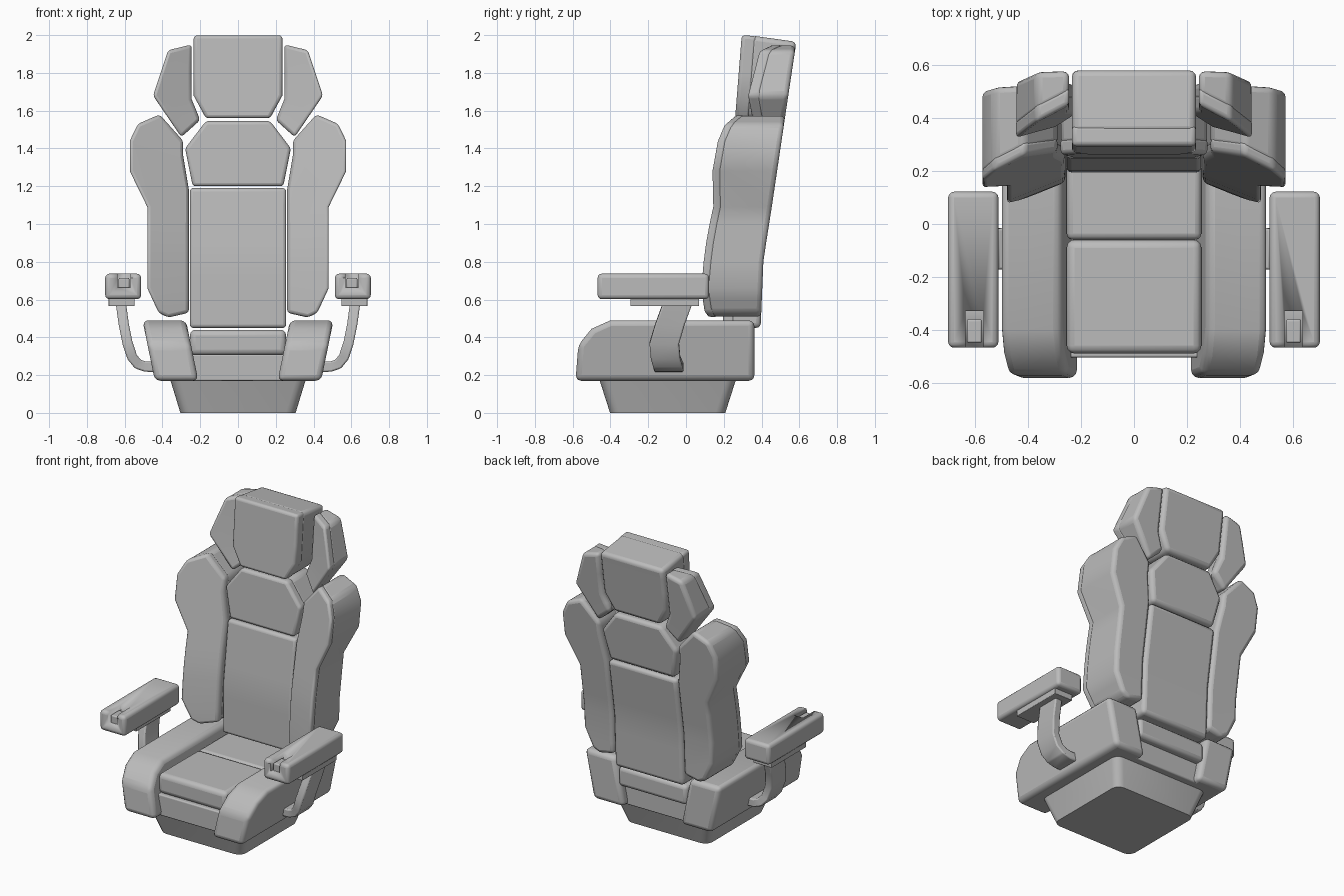
import bpy, bmesh
from mathutils import Vector

cube = bpy.data.objects.get("Cube")
if cube:
    bpy.data.objects.remove(cube, do_unlink=True)

grey = bpy.data.materials.new("seat grey")
grey.use_nodes = True
colour = (0.5, 0.5, 0.5, 1)
grey.diffuse_color = colour
grey.node_tree.nodes["Principled BSDF"].inputs["Base Color"].default_value = colour


def finish(name, bm, bevel=0.02, segments=3, mirror=False):
    """Turn a bmesh into a bevelled, optionally mirrored object."""
    bmesh.ops.recalc_face_normals(bm, faces=bm.faces)
    mesh = bpy.data.meshes.new(name)
    bm.to_mesh(mesh)
    bm.free()
    mesh.materials.append(grey)
    obj = bpy.data.objects.new(name, mesh)
    bpy.context.collection.objects.link(obj)
    if bevel:
        mod = obj.modifiers.new("Bevel", "BEVEL")
        mod.width, mod.segments = bevel, segments
        mod.limit_method, mod.angle_limit = "ANGLE", 0.5
        mod.use_clamp_overlap = False
    if mirror:
        obj.modifiers.new("Mirror", "MIRROR")
    bpy.ops.object.select_all(action="DESELECT")
    obj.select_set(True)
    bpy.context.view_layer.objects.active = obj
    bpy.ops.object.shade_smooth_by_angle(angle=0.6)
    return obj


def box(name, x, y, z, bevel=0.02, mirror=False):
    bm = bmesh.new()
    bmesh.ops.create_cube(bm, size=1)
    for v in bm.verts:
        v.co = [a + (b - a) * (c + 0.5) for (a, b), c in zip((x, y, z), v.co)]
    return finish(name, bm, bevel, mirror=mirror)


def curve(points):
    """Piecewise linear lookup: height -> depth."""
    def value(z):
        if z <= points[0][0]:
            return points[0][1]
        for (z0, a), (z1, b) in zip(points, points[1:]):
            if z <= z1:
                return a + (b - a) * (z - z0) / (z1 - z0)
        return points[-1][1]
    return value


def slab(name, outline, front, back, inset, bevel, mirror):
    """Upright slab from an x-z outline, bent to front and back surfaces."""
    bm = bmesh.new()
    face = bm.faces.new([bm.verts.new((x, 0, z)) for x, z in outline])
    if inset:
        rim = bmesh.ops.inset_region(bm, faces=[face], thickness=inset, use_even_offset=True)
        bmesh.ops.delete(bm, geom=rim["faces"], context="FACES")
    levels = [v.co.z for v in bm.verts]
    out = bmesh.ops.extrude_face_region(bm, geom=bm.faces[:])
    for v in out["geom"]:
        if isinstance(v, bmesh.types.BMVert):
            v.co.y = 1
    for i in range(5, 20):
        z = i * 0.1
        if min(abs(z - l) for l in levels) > 0.045:
            bmesh.ops.bisect_plane(bm, geom=bm.verts[:] + bm.edges[:] + bm.faces[:],
                                   plane_co=(0, 0, z), plane_no=(0, 0, 1))
    for v in bm.verts:
        x, y, z = v.co
        v.co.y = back(x, z) if y > 0.5 else front(x, z)
        if z > 1.96:
            v.co.z -= 0.14 * max(0, v.co.y - 0.33)
    return finish(name, bm, bevel, mirror=mirror)


def cushion(name, outline, front, step, mirror=False):
    """Padded body with a slightly smaller raised pad on its front."""
    slab(name + "_body", outline, lambda x, z: front(x, z) + step,
         lambda x, z: back_line(z), 0, 0.025, mirror)
    slab(name + "_pad", outline, front,
         lambda x, z: front(x, z) + step + 0.03, 0.018, 0.018, mirror)


def symmetric(half):
    return half + [(-x, z) for x, z in reversed(half)]


# Backrest centre cushions
back_line = curve([(0.45, 0.395), (0.81, 0.41), (1.0, 0.44), (1.13, 0.46),
                   (1.4, 0.5), (1.57, 0.525), (1.97, 0.585)])
centre = curve([(0.45, 0.195), (0.8, 0.2), (1.0, 0.225), (1.2, 0.25), (1.55, 0.27)])
head = curve([(1.56, 0.26), (2.0, 0.295)])
cushion("lower_back", symmetric([(0.255, 0.45), (0.255, 1.19)]),
        lambda x, z: centre(z), 0.035)
cushion("upper_back", symmetric([(0.24, 1.2), (0.28, 1.4), (0.17, 1.545)]),
        lambda x, z: centre(z), 0.035)
cushion("headrest", symmetric([(0.17, 1.56), (0.235, 1.68), (0.235, 2.0)]),
        lambda x, z: head(z), 0.05)

# Side wings of the headrest and of the backrest
wing = curve([(1.46, 0.39), (1.68, 0.425), (1.95, 0.45)])
cushion("head_wing",
        [(0.245, 1.95), (0.37, 1.92), (0.45, 1.68), (0.3, 1.46), (0.2, 1.55), (0.245, 1.66)],
        lambda x, z: wing(z) - 0.5 * (x - 0.245), 0.04, True)
side = curve([(0.55, 0.155), (0.73, 0.165), (0.89, 0.185), (1.08, 0.22), (1.13, 0.24),
              (1.2, 0.245), (1.39, 0.275), (1.51, 0.3), (1.57, 0.32)])
cushion("back_wing",
        [(0.29, 1.44), (0.415, 1.58), (0.53, 1.53), (0.573, 1.44), (0.573, 1.28), (0.48, 1.09),
         (0.48, 0.66), (0.42, 0.53), (0.37, 0.505), (0.26, 0.53), (0.26, 1.18), (0.29, 1.36)],
        lambda x, z: side(z) - 0.4 * (x - 0.265), 0.025, True)

# Seat cushions and the panel beneath them
box("front_seat_cushion", (-0.255, 0.255), (-0.49, -0.06), (0.305, 0.44), 0.03)
box("rear_seat_cushion", (-0.255, 0.255), (-0.06, 0.36), (0.305, 0.435), 0.025)
box("seat_panel", (-0.25, 0.25), (-0.505, 0.31), (0.17, 0.31), 0.008)

# Leaning bolsters beside the seat
bm = bmesh.new()
profile = [(-0.585, 0.17), (0.362, 0.17), (0.362, 0.49), (-0.4, 0.49), (-0.5, 0.445), (-0.57, 0.36)]
face = bm.faces.new([bm.verts.new((0.21, y, z)) for y, z in profile])
out = bmesh.ops.extrude_face_region(bm, geom=[face])
bmesh.ops.translate(bm, vec=(0.23, 0, 0),
                    verts=[g for g in out["geom"] if isinstance(g, bmesh.types.BMVert)])
for v in bm.verts:
    v.co.x += 0.205 * (v.co.z - 0.17)
finish("seat_bolster", bm, 0.03, mirror=True)

# Tapered base with rounded upright corners
bm = bmesh.new()
bmesh.ops.create_cube(bm, size=2)
for v in bm.verts:
    top = v.co.z > 0
    v.co = (v.co.x * (0.36 if top else 0.305),
            -0.097 + v.co.y * (0.363 if top else 0.305), 0.18 if top else 0)
upright = [e for e in bm.edges if abs(e.verts[0].co.z - e.verts[1].co.z) > 0.1]
bmesh.ops.bevel(bm, geom=upright, offset=0.05, segments=4, profile=0.5, affect="EDGES")
finish("base", bm, 0)

# Armrest with a slot near its front end and a button in the slot
arm = box("armrest", (0.513, 0.703), (-0.468, 0.122), (0.602, 0.737), 0.022)
cutter = box("slot_cutter", (0.57, 0.637), (-0.6, -0.33), (0.665, 0.9), 0)
cut = arm.modifiers.new("Slot", "BOOLEAN")
cut.operation, cut.object, cut.solver = "DIFFERENCE", cutter, "EXACT"
bpy.context.view_layer.objects.active = arm
for m in ("Bevel", "Slot"):
    bpy.ops.object.modifier_move_to_index(modifier=m, index=0 if m == "Bevel" else 1)
for m in ("Bevel", "Slot"):
    bpy.ops.object.modifier_apply(modifier=m)
bpy.data.objects.remove(cutter, do_unlink=True)
arm.modifiers.new("Mirror", "MIRROR")
box("armrest_button", (0.575, 0.632), (-0.45, -0.36), (0.65, 0.715), 0.008, True)
box("armrest_plate", (0.548, 0.685), (-0.295, 0.07), (0.565, 0.61), 0.004, True)

# Curved bracket carrying each armrest
path = [(0.62, 0.58), (0.605, 0.47), (0.585, 0.37), (0.56, 0.295), (0.53, 0.258),
        (0.49, 0.245), (0.42, 0.243)]
sweep = curve([(0.24, -0.09), (0.3, -0.11), (0.37, -0.115), (0.47, -0.085), (0.58, -0.045)])
bm = bmesh.new()
rings = []
for i, (x, z) in enumerate(path):
    a, b = path[max(i - 1, 0)], path[min(i + 1, len(path) - 1)]
    along = Vector((b[0] - a[0], b[1] - a[1])).normalized() * 0.027
    rings.append([bm.verts.new((x + s * along.y, sweep(z) + w, z - s * along.x))
                  for s, w in ((1, -0.078), (1, 0.078), (-1, 0.078), (-1, -0.078))])
for r, q in zip(rings, rings[1:]):
    for k in range(4):
        bm.faces.new((r[k], r[(k + 1) % 4], q[(k + 1) % 4], q[k]))
bm.faces.new(rings[0])
bm.faces.new(rings[-1])
finish("armrest_bracket", bm, 0.008, 2, True)
